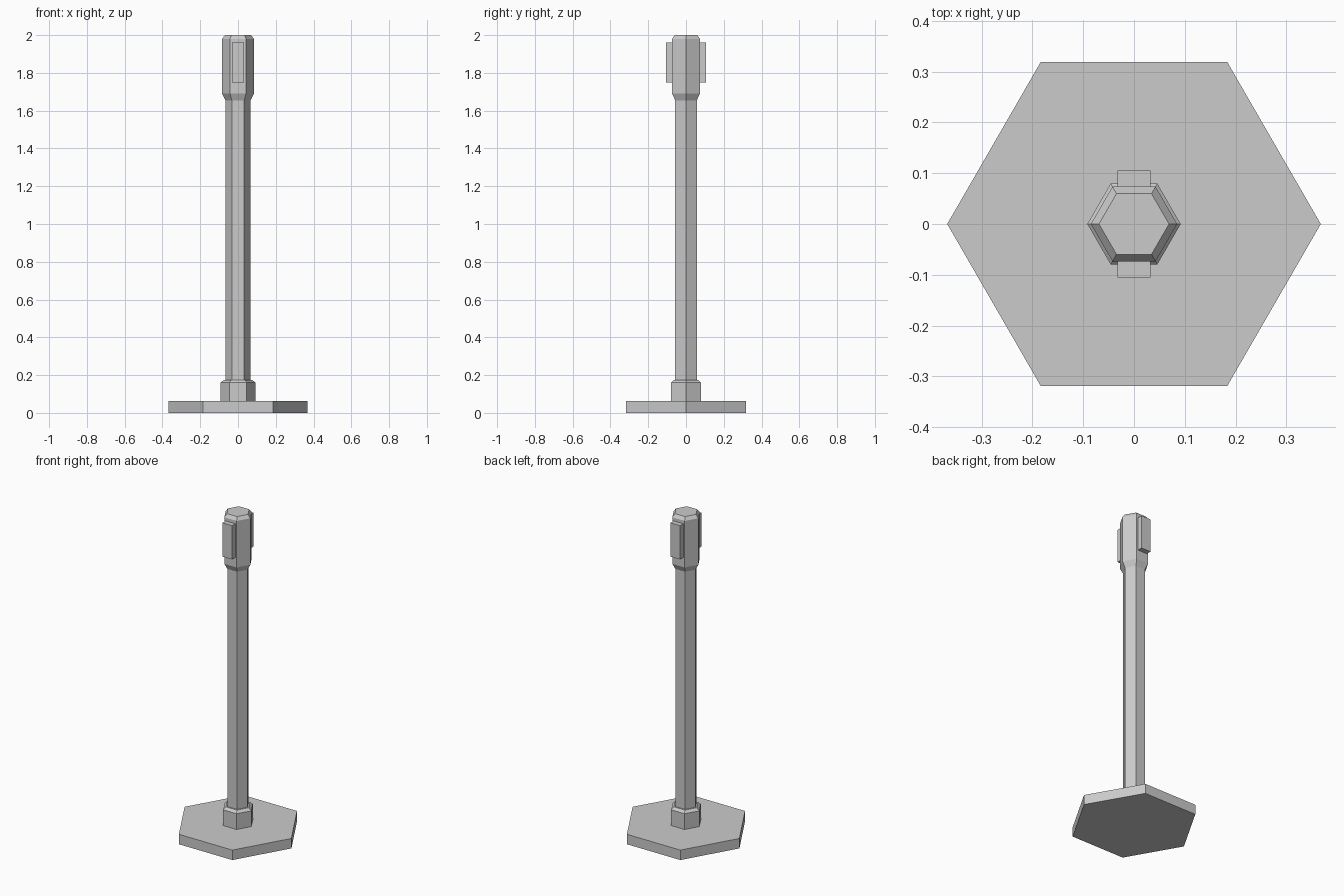
import bpy, bmesh, math

cube = bpy.data.objects.get("Cube")
if cube:
    bpy.data.objects.remove(cube, do_unlink=True)

grey = bpy.data.materials.new("plain_grey")
grey.use_nodes = True
colour = (0.6, 0.6, 0.6, 1)
grey.diffuse_color = colour
grey.node_tree.nodes["Principled BSDF"].inputs["Base Color"].default_value = colour


def finish(name, bm):
    bmesh.ops.recalc_face_normals(bm, faces=bm.faces)
    mesh = bpy.data.meshes.new(name)
    bm.to_mesh(mesh)
    bm.free()
    mesh.materials.append(grey)
    obj = bpy.data.objects.new(name, mesh)
    bpy.context.collection.objects.link(obj)
    return obj


def hex_column(name, profile):
    """Six-sided solid from a list of (radius, height) rings."""
    bm = bmesh.new()
    rings = [[bm.verts.new((r * math.cos(k * math.pi / 3),
                            r * math.sin(k * math.pi / 3), z))
              for k in range(6)] for r, z in profile]
    for low, high in zip(rings, rings[1:]):
        for k in range(6):
            n = (k + 1) % 6
            bm.faces.new((low[k], low[n], high[n], high[k]))
    bm.faces.new(rings[0][::-1])
    bm.faces.new(rings[-1])
    return finish(name, bm)


def box(name, centre, size):
    bm = bmesh.new()
    bmesh.ops.create_cube(bm, size=1)
    bmesh.ops.scale(bm, vec=size, verts=bm.verts)
    bmesh.ops.translate(bm, vec=centre, verts=bm.verts)
    return finish(name, bm)


# Foot and collar
hex_column("base_plate", [(0.368, 0), (0.368, 0.062)])
hex_column("base_collar", [(0.092, 0.062), (0.092, 0.16), (0.075, 0.175)])

# Post and flared head with chamfered top
hex_column("post", [(0.066, 0.062), (0.066, 1.66)])
hex_column("post_head", [(0.066, 1.655), (0.085, 1.69), (0.085, 1.98), (0.069, 2.0)])

# Blocks on the front and back of the head
for name, side in (("front_block", -1), ("back_block", 1)):
    box(name, (0, side * 0.085, 1.855), (0.066, 0.04, 0.21))
